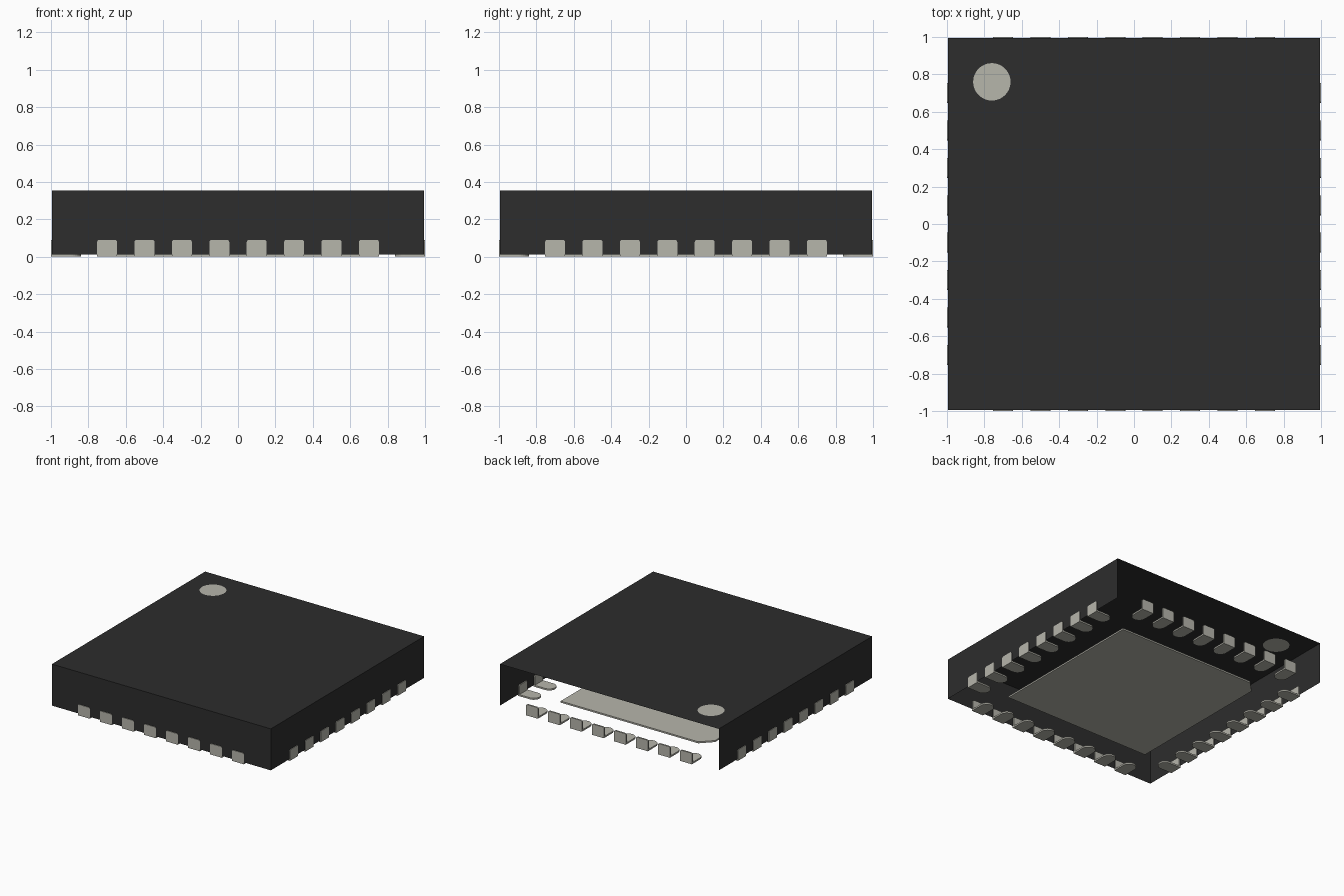
import bpy, bmesh, math
from mathutils import Matrix, Vector

if "Cube" in bpy.data.objects:
    bpy.data.objects.remove(bpy.data.objects["Cube"], do_unlink=True)


def material(name, rgb):
    m = bpy.data.materials.new(name)
    m.use_nodes = True
    m.diffuse_color = (*rgb, 1)
    m.node_tree.nodes["Principled BSDF"].inputs["Base Color"].default_value = (*rgb, 1)
    return m


black = material("black plastic", (0.026, 0.026, 0.026))
metal = material("tinned metal", (0.47, 0.465, 0.41))


def to_mesh(bm, name, *mats):
    me = bpy.data.meshes.new(name)
    bm.to_mesh(me)
    bm.free()
    for m in mats:
        me.materials.append(m)
    return me


def add_object(name, mesh, matrix=Matrix()):
    ob = bpy.data.objects.new(name, mesh)
    ob.matrix_world = matrix
    bpy.context.collection.objects.link(ob)
    return ob


def prism(bm, points, offset):
    """Extrude a closed 3D outline by an offset into a solid."""
    face = bm.faces.new([bm.verts.new(p) for p in points])
    ext = bmesh.ops.extrude_face_region(bm, geom=[face], use_keep_orig=True)
    moved = [g for g in ext["geom"] if isinstance(g, bmesh.types.BMVert)]
    bmesh.ops.translate(bm, verts=moved, vec=Vector(offset))
    bmesh.ops.recalc_face_normals(bm, faces=bm.faces)


def arc(cx, cy, r, start, end, n):
    step = (end - start) / n
    return [(cx + r * math.cos(math.radians(start + i * step)),
             cy + r * math.sin(math.radians(start + i * step))) for i in range(n + 1)]


# Body shell: three walls and a lid, open underneath and at the back
H, Z0, Z1 = 0.995, 0.013, 0.354
bm = bmesh.new()
corners = [(-H, H), (-H, -H), (H, -H), (H, H)]
low = [bm.verts.new((x, y, Z0)) for x, y in corners]
top = [bm.verts.new((x, y, Z1)) for x, y in corners]
for i in range(3):
    bm.faces.new((low[i], low[i + 1], top[i + 1], top[i]))

# Lid with the round orientation mark cut into it
rim = [bm.verts.new((x, y, Z1)) for x, y in arc(-0.76, 0.76, 0.1, 0, 360, 48)[:-1]]
ring = [bm.edges.new((rim[i - 1], rim[i])) for i in range(len(rim))]
border = [bm.edges.get((top[i - 1], top[i])) or bm.edges.new((top[i - 1], top[i]))
          for i in range(4)]
bmesh.ops.triangle_fill(bm, use_beauty=True, edges=ring + border, normal=(0, 0, 1))
inside = [f for f in bm.faces if all(v in rim for v in f.verts)]
if inside:
    bmesh.ops.delete(bm, geom=inside, context="FACES_ONLY")
mark = bm.faces.new(rim)
mark.material_index = 1
bm.normal_update()
for f in bm.faces:
    if f.normal.z < -0.5:
        f.normal_flip()
add_object("body_shell", to_mesh(bm, "body_shell", black, metal))

# Central thermal pad with one chamfered corner
P, C, T = 0.67, 0.09, 0.013
bm = bmesh.new()
prism(bm, [(-P, -P, 0), (P, -P, 0), (P, P, 0), (-P + C, P, 0), (-P, P - C, 0)], (0, 0, T))
add_object("thermal_pad", to_mesh(bm, "thermal_pad", metal))

# One lead: upright tab on the wall and a round-ended foot pointing inward
W, R, TOP = 0.0535, 0.012, 0.09
bm = bmesh.new()
tab = ([(-W, 0), (W, 0)] + arc(W - R, TOP - R, R, 0, 90, 4)
       + arc(-W + R, TOP - R, R, 90, 180, 4))
prism(bm, [(x, -1, z) for x, z in tab], (0, 0.013, 0))
foot = [(-W, -0.995), (W, -0.995)] + arc(0, -0.84 - W, W, 0, 180, 14)
prism(bm, [(x, y, 0) for x, y in foot], (0, 0, T))
lead = to_mesh(bm, "lead", metal)

# Eight leads along each of the four sides
for s, side in enumerate(("front", "right", "back", "left")):
    turn = Matrix.Rotation(s * math.pi / 2, 4, "Z")
    for i in range(8):
        add_object(f"{side}_lead_{i + 1}", lead,
                   turn @ Matrix.Translation((-0.7 + 0.2 * i, 0, 0)))
